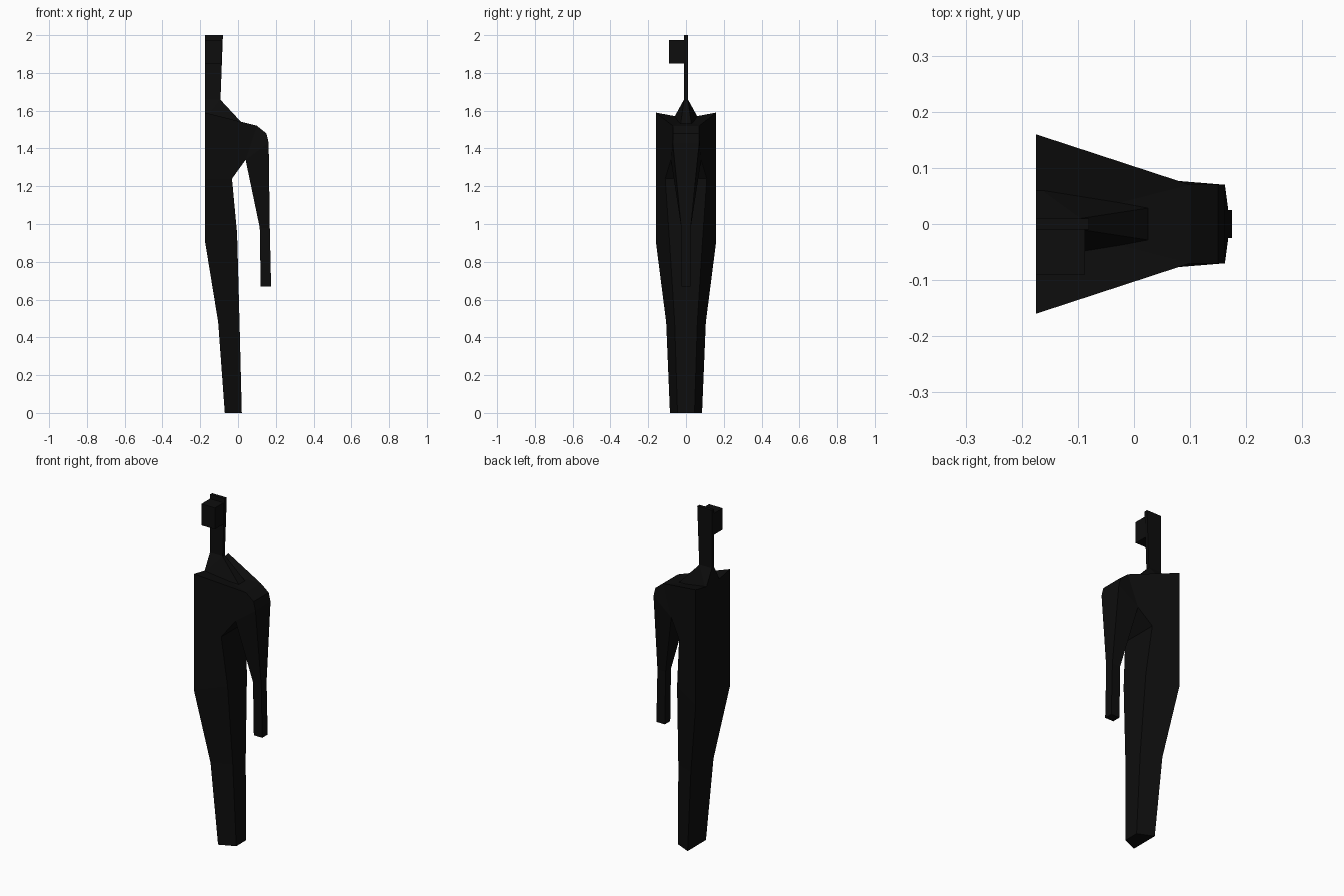
import bpy, bmesh

if "Cube" in bpy.data.objects:
    bpy.data.objects.remove(bpy.data.objects["Cube"])

black = bpy.data.materials.new("matte black")
black.diffuse_color = (0.004, 0.004, 0.004, 1)
black.use_nodes = True
black.node_tree.nodes["Principled BSDF"].inputs["Base Color"].default_value = black.diffuse_color


def finish(name, bm):
    bmesh.ops.recalc_face_normals(bm, faces=bm.faces)
    mesh = bpy.data.meshes.new(name)
    bm.to_mesh(mesh)
    bm.free()
    mesh.materials.append(black)
    obj = bpy.data.objects.new(name, mesh)
    bpy.context.collection.objects.link(obj)


def hull(name, points):
    bm = bmesh.new()
    for p in points:
        bm.verts.new(p)
    bmesh.ops.convex_hull(bm, input=bm.verts[:])
    finish(name, bm)


# Half body outline: name -> (x, z, half depth)
P = {
    "foot_in": (-.07, 0, .085), "foot_out": (.02, 0, .045),
    "knee_in": (-.105, .48, .105), "knee_out": (.008, .48, .06),
    "crotch": (-.175, .91, .16), "hip": (-.005, .95, .09),
    "chest": (-.175, 1.24, .16), "armpit": (-.032, 1.24, .11),
    "neck": (-.175, 1.59, .16), "arch": (.04, 1.34, .08),
    "shoulder": (.1, 1.52, .07), "delt_top": (.15, 1.48, .07),
    "delt": (.162, 1.43, .07),
    "elbow_in": (.115, .98, .025), "elbow_out": (.168, .98, .025),
    "hand_in": (.12, .67, .025), "hand_out": (.175, .67, .025),
}
PANELS = [
    "foot_in foot_out knee_out knee_in", "knee_in knee_out hip crotch",
    "crotch hip armpit chest", "chest armpit arch shoulder neck",
    "shoulder arch delt delt_top", "arch elbow_in elbow_out delt",
    "elbow_in hand_in hand_out elbow_out",
]

# Body: front and back panels joined by walls along the outline
bm = bmesh.new()
F = {k: bm.verts.new((x, -d, z)) for k, (x, z, d) in P.items()}
B = {k: bm.verts.new((x, d, z)) for k, (x, z, d) in P.items()}
twin = {F[k]: B[k] for k in P}
for panel in PANELS:
    names = panel.split()
    bm.faces.new([F[n] for n in names])
    bm.faces.new([B[n] for n in reversed(names)])
top = bm.verts.new((-.175, 0, 1.56))
for e in [e for e in bm.edges if e.is_boundary and e.verts[0] in twin]:
    a, b = e.verts
    pair = {a, b}
    if pair == {F["neck"], F["shoulder"]}:      # dished shoulder top
        bm.faces.new((F["neck"], F["shoulder"], top))
        bm.faces.new((F["shoulder"], B["shoulder"], top))
        bm.faces.new((B["shoulder"], B["neck"], top))
    elif pair == {F["neck"], F["chest"]}:       # flat centre side
        bm.faces.new((F["chest"], F["neck"], top, B["neck"], B["chest"]))
    else:
        bm.faces.new((a, b, twin[b], twin[a]))
finish("body", bm)

# Sloping ridge between neck and shoulder
S = (-1, 1)
hull("shoulder_ridge",
     [(-.175, s * .068, 1.555) for s in S] + [(-.175, s * .01, 1.66) for s in S]
     + [(-.095, s * .01, 1.66) for s in S] + [(.035, s * .03, 1.52) for s in S])

# Thin head and neck plate
hull("head_plate", [(x, s * .01, z) for s in S for x, z in
                    ((-.175, 1.6), (-.095, 1.6), (-.095, 1.66), (-.08, 2), (-.175, 2))])

# Face block on the front of the head
hull("face_block", [(x, y, z) for x in (-.175, -.087) for y in (-.09, 0)
                    for z in (1.85, 1.975)])
